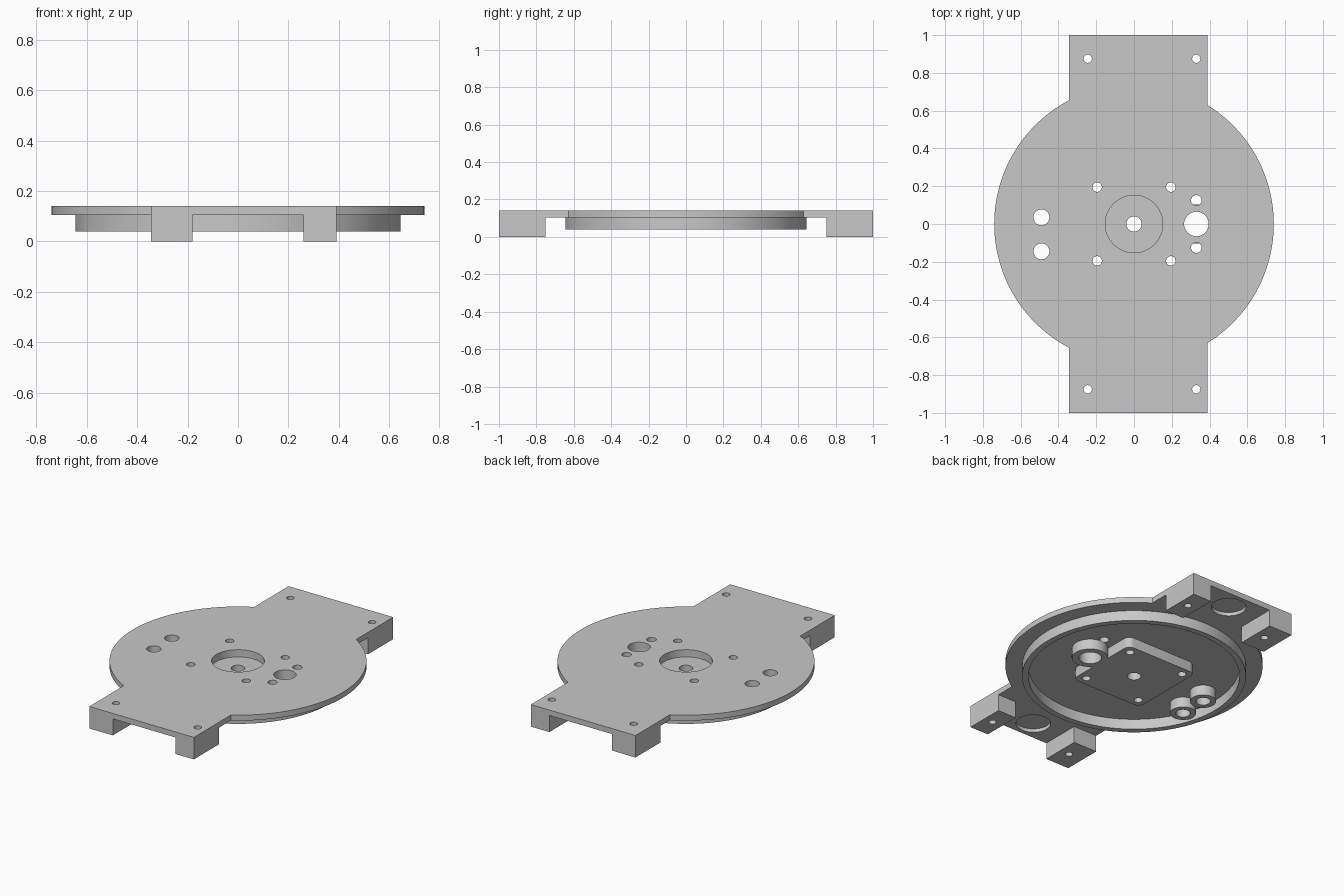
import bpy, bmesh
from math import sin, cos, atan2, sqrt, pi

cube = bpy.data.objects.get("Cube")
if cube:
    bpy.data.objects.remove(cube, do_unlink=True)

grey = bpy.data.materials.new("light_grey")
grey.use_nodes = True
colour = (0.58, 0.58, 0.58, 1)
grey.diffuse_color = colour
grey.node_tree.nodes["Principled BSDF"].inputs["Base Color"].default_value = colour

# Main levels and sizes
TOP, UNDER, LOW = 0.14, 0.105, 0.04
DISC = 0.74
LEFT, RIGHT = 0.39, -0.345      # tab edges in x
LEG_Y = 0.75                    # inner face of the legs
parts = []


def prism(name, outline, z0, z1, keep=True):
    """Extrude a counter-clockwise outline from z0 to z1."""
    bm = bmesh.new()
    base = bm.faces.new([bm.verts.new((x, y, z0)) for x, y in outline])
    top = bmesh.ops.extrude_face_region(bm, geom=[base])["geom"]
    verts = [v for v in top if isinstance(v, bmesh.types.BMVert)]
    bmesh.ops.translate(bm, verts=verts, vec=(0, 0, z1 - z0))
    bmesh.ops.recalc_face_normals(bm, faces=bm.faces)
    mesh = bpy.data.meshes.new(name)
    bm.to_mesh(mesh)
    bm.free()
    ob = bpy.data.objects.new(name, mesh)
    bpy.context.collection.objects.link(ob)
    if keep:
        mesh.materials.append(grey)
        parts.append(ob)
    return ob


def arc(r, a0, a1, n, x=0, y=0):
    return [(x + r * cos(a0 + (a1 - a0) * i / n), y + r * sin(a0 + (a1 - a0) * i / n))
            for i in range(n + 1)]


def circle(x, y, r, n=48):
    return arc(r, 0, 2 * pi, n, x, y)[:-1]


def rect(x0, x1, y0, y1):
    return [(x0, y0), (x1, y0), (x1, y1), (x0, y1)]


def bore(targets, x, y, r, z0=-0.1, z1=0.3, n=48):
    """Cut a round hole through the given parts."""
    cutter = prism("cutter", circle(x, y, r, n), z0, z1, keep=False)
    cutter.hide_render = True
    for ob in targets:
        mod = ob.modifiers.new("bore", 'BOOLEAN')
        mod.operation = 'DIFFERENCE'
        mod.solver = 'EXACT'
        mod.object = cutter
        bpy.context.view_layer.objects.active = ob
        bpy.ops.object.modifier_apply(modifier=mod.name)
    mesh = cutter.data
    bpy.data.objects.remove(cutter, do_unlink=True)
    bpy.data.meshes.remove(mesh)


# Round plate with a tab at the front and back
left_a = atan2(sqrt(DISC ** 2 - LEFT ** 2), LEFT)
right_a = atan2(sqrt(DISC ** 2 - RIGHT ** 2), RIGHT)
outline = (arc(DISC, -left_a, left_a, 48) + [(LEFT, 1), (RIGHT, 1)]
           + arc(DISC, right_a, 2 * pi - right_a, 48) + [(RIGHT, -1), (LEFT, -1)])
plate = prism("top_plate", outline, UNDER, TOP)

# Rim under the plate
rim = prism("rim_ring", circle(0, 0, 0.645, 96), LOW, UNDER)
bore([rim], 0, 0, 0.608, n=96)

# Rounded square pad with stepped centre bore and four screw holes
pad_outline = []
for i, (sx, sy) in enumerate([(1, 1), (-1, 1), (-1, -1), (1, -1)]):
    pad_outline += arc(0.04, i * pi / 2, (i + 1) * pi / 2, 6, sx * 0.21, sy * 0.21)
pad = prism("hub_pad", pad_outline, LOW, UNDER)
bore([plate, pad], 0, 0, 0.152, z0=0.094)
bore([pad], 0, 0, 0.04)
for x in (-0.195, 0.195):
    for y in (-0.195, 0.195):
        bore([plate, pad], x, y, 0.025, n=24)

# Large cable boss with a small hole on each side
boss = prism("large_boss", circle(0.33, 0, 0.104), LOW, UNDER)
bore([plate, boss], 0.33, 0, 0.065)
for y in (-0.125, 0.125):
    bore([plate], 0.33, y, 0.028, n=24)

# Two small bosses
for label, y in (("front", -0.145), ("back", 0.035)):
    boss = prism(label + "_small_boss", circle(-0.49, y, 0.075), LOW, UNDER)
    bore([plate, boss], -0.49, y, 0.042)

# Drilled legs at the tab corners and a round recess under each tab
for label, s in (("front", -1), ("back", 1)):
    y0, y1 = sorted((s * LEG_Y, s))
    for side, x0, x1, hx in (("left", 0.26, LEFT, 0.33), ("right", RIGHT, -0.18, -0.245)):
        leg = prism(f"{label}_{side}_leg", rect(x0, x1, y0, y1), 0, UNDER)
        bore([plate, leg], hx, s * 0.875, 0.022, n=24)
    bore([plate], 0.0225, s * 0.875, 0.1, z1=UNDER + 0.022)

# Smooth round walls, sharp edges
bpy.ops.object.select_all(action='DESELECT')
for ob in parts:
    ob.select_set(True)
bpy.context.view_layer.objects.active = plate
bpy.ops.object.shade_smooth_by_angle()
